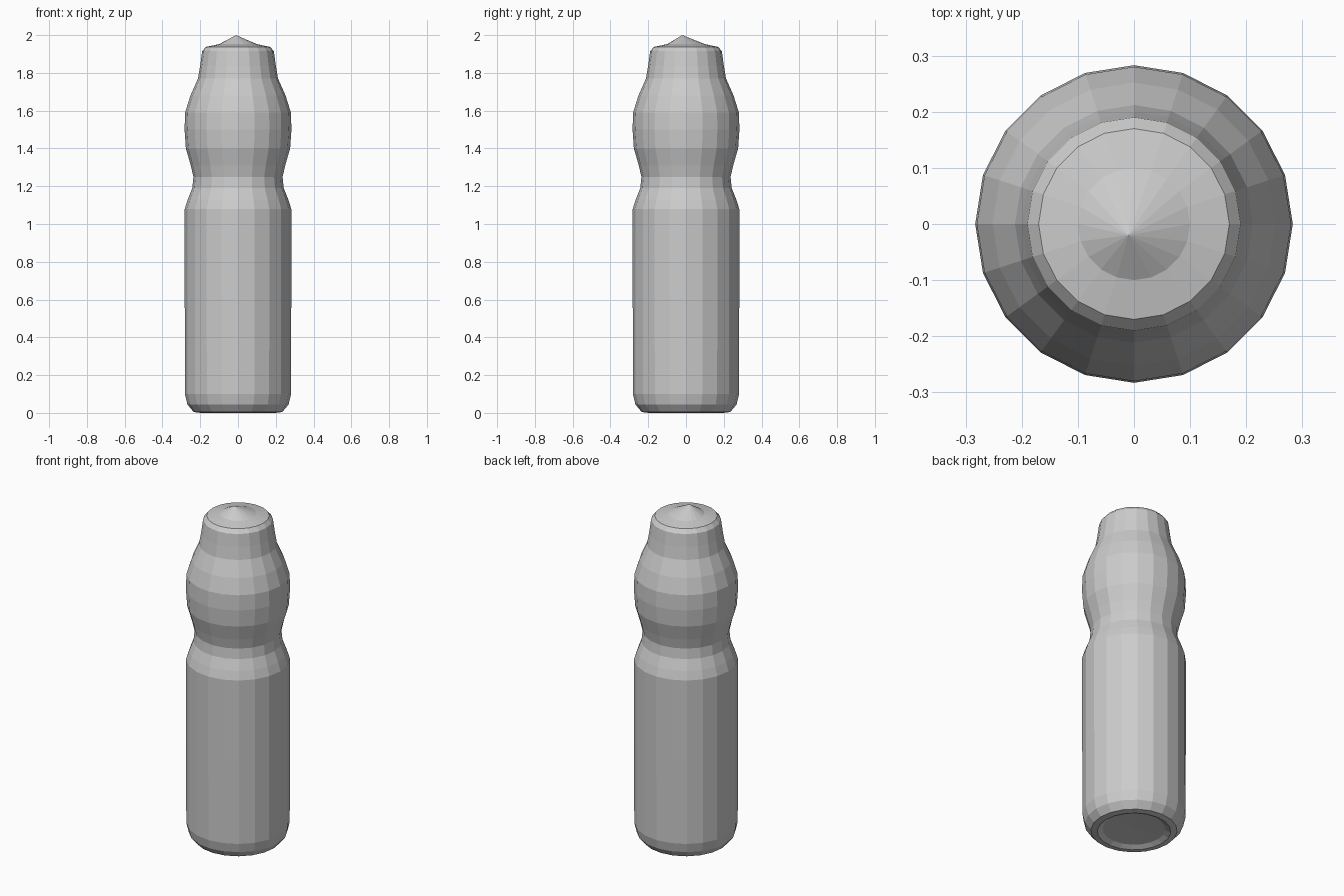
import bpy
import bmesh
from math import cos, sin, tau

cube = bpy.data.objects.get("Cube")
if cube:
    bpy.data.objects.remove(cube, do_unlink=True)

SIDES = 20

grey = bpy.data.materials.new("plain grey")
grey.use_nodes = True
colour = (0.6, 0.6, 0.6, 1)
grey.diffuse_color = colour
grey.node_tree.nodes["Principled BSDF"].inputs["Base Color"].default_value = colour


def lathe(name, profile, centre=(0, 0)):
    """Revolve (radius, height) points; a zero radius closes to a single point."""
    bm = bmesh.new()
    rings = []
    for radius, z in profile:
        if radius == 0:
            rings.append([bm.verts.new((*centre, z))] * SIDES)
        else:
            rings.append([bm.verts.new((radius * cos(tau * i / SIDES),
                                        radius * sin(tau * i / SIDES), z))
                          for i in range(SIDES)])
    for low, high in zip(rings, rings[1:]):
        for i in range(SIDES):
            j = (i + 1) % SIDES
            corners = dict.fromkeys((low[i], low[j], high[j], high[i]))
            bm.faces.new(list(corners))
    mesh = bpy.data.meshes.new(name)
    bm.to_mesh(mesh)
    bm.free()
    mesh.materials.append(grey)
    obj = bpy.data.objects.new(name, mesh)
    bpy.context.collection.objects.link(obj)
    return obj


# Bottle with a recessed base, straight wall, pinched waist and rounded shoulder
lathe("bottle_body", [
    (0, 0.025), (0.17, 0.02), (0.2, 0.005), (0.235, 0.01), (0.268, 0.045),
    (0.281, 0.1), (0.282, 0.6), (0.282, 1.08), (0.266, 1.13), (0.242, 1.19),
    (0.236, 1.25), (0.25, 1.31), (0.276, 1.4), (0.283, 1.5), (0.28, 1.59),
    (0.252, 1.68), (0.212, 1.77)])

# Tapered cap with a bevelled rim and a low, slightly off-centre point
lathe("cap", [
    (0.212, 1.77), (0.2, 1.84), (0.19, 1.915), (0.17, 1.938),
    (0.1, 1.952), (0, 2.0)], centre=(-0.01, -0.02))

# Rest the base rim on the ground
bpy.data.objects["bottle_body"].data.vertices.foreach_set
for v in bpy.data.objects["bottle_body"].data.vertices:
    if v.co.z < 0.03:
        v.co.z -= 0.005
